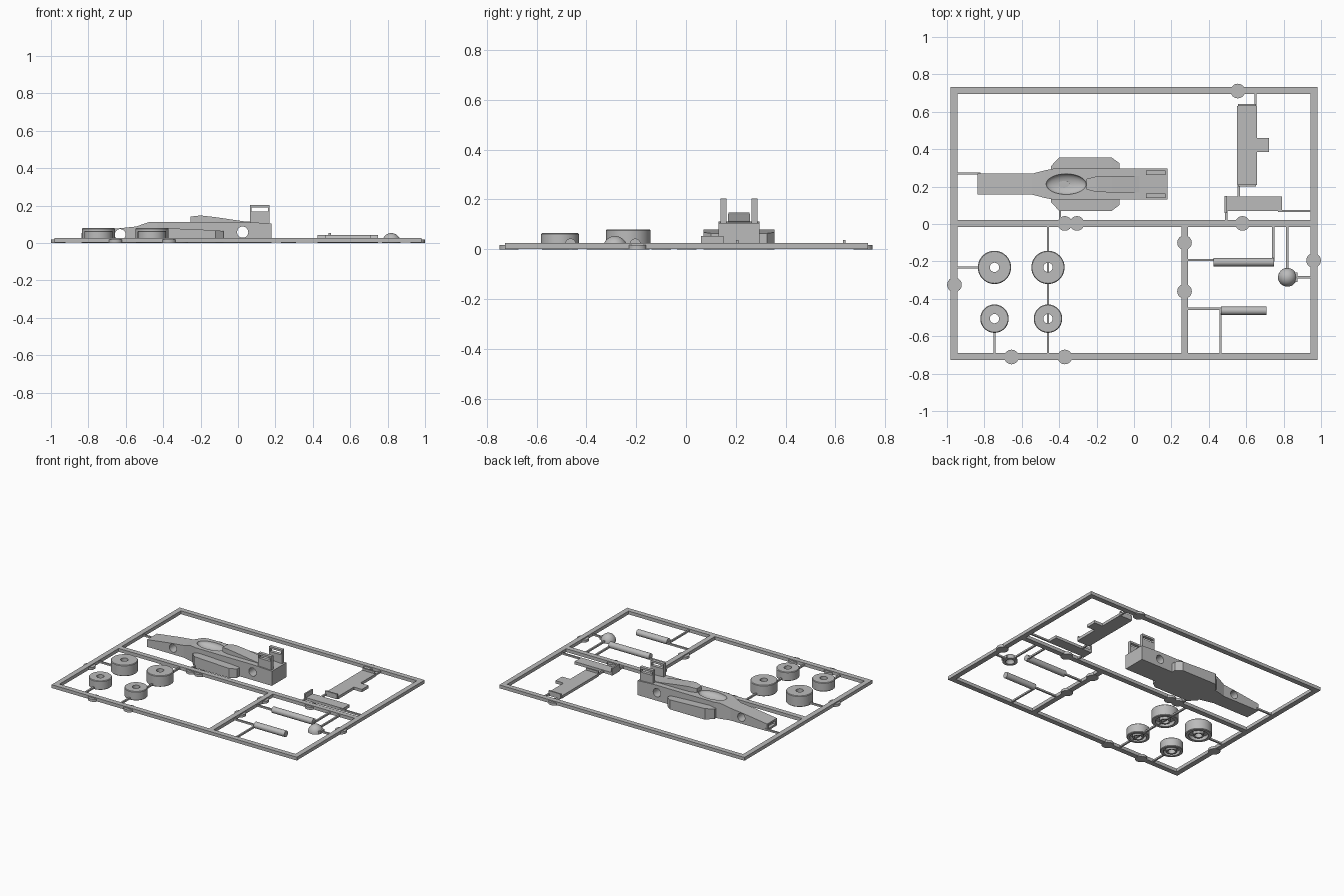
import bpy, bmesh, math
from mathutils import Matrix, Vector

cube = bpy.data.objects.get("Cube")
if cube:
    bpy.data.objects.remove(cube, do_unlink=True)

grey = bpy.data.materials.new("plastic grey")
grey.use_nodes = True
grey.diffuse_color = (0.5, 0.5, 0.5, 1)
grey.node_tree.nodes["Principled BSDF"].inputs["Base Color"].default_value = (0.5, 0.5, 0.5, 1)

BAR = 0.026      # sprue frame height
CY = 0.213       # centre line of the car


def finish(bm, name, smooth=False):
    bmesh.ops.recalc_face_normals(bm, faces=bm.faces)
    mesh = bpy.data.meshes.new(name)
    bm.to_mesh(mesh)
    bm.free()
    mesh.materials.append(grey)
    ob = bpy.data.objects.new(name, mesh)
    bpy.context.collection.objects.link(ob)
    if smooth:
        bpy.ops.object.select_all(action="DESELECT")
        ob.select_set(True)
        bpy.context.view_layer.objects.active = ob
        bpy.ops.object.shade_smooth_by_angle(angle=math.radians(35))
    return ob


def box(name, x0, x1, y0, y1, z0, z1):
    bm = bmesh.new()
    size = Matrix.Diagonal((x1 - x0, y1 - y0, z1 - z0, 1))
    mid = Matrix.Translation(((x0 + x1) / 2, (y0 + y1) / 2, (z0 + z1) / 2))
    bmesh.ops.create_cube(bm, size=1, matrix=mid @ size)
    return finish(bm, name)


def cylinder(name, centre, r, length, axis="Z", sides=32):
    turn = {"X": Matrix.Rotation(math.pi / 2, 4, "Y"),
            "Y": Matrix.Rotation(math.pi / 2, 4, "X"), "Z": Matrix()}[axis]
    bm = bmesh.new()
    bmesh.ops.create_cone(bm, cap_ends=True, segments=sides, radius1=r, radius2=r,
                          depth=length, matrix=Matrix.Translation(centre) @ turn)
    return finish(bm, name, True)


def lathe(name, x, y, profile, steps=48, closed=True):
    bm = bmesh.new()
    verts = [bm.verts.new((r, 0, z)) for r, z in profile]
    pairs = list(zip(verts, verts[1:]))
    if closed:
        pairs.append((verts[-1], verts[0]))
    edges = [bm.edges.new(p) for p in pairs]
    bmesh.ops.spin(bm, geom=verts + edges, cent=(0, 0, 0), axis=(0, 0, 1),
                   angle=2 * math.pi, steps=steps)
    bmesh.ops.remove_doubles(bm, verts=bm.verts, dist=1e-5)
    bmesh.ops.translate(bm, vec=(x, y, 0), verts=bm.verts)
    return finish(bm, name, True)


def loft(name, stations):
    # Rectangular sections along x: position, half width, bottom, top
    bm = bmesh.new()
    rings = [[bm.verts.new((x, CY + s * w, z)) for s, z in ((-1, lo), (1, lo), (1, hi), (-1, hi))]
             for x, w, lo, hi in stations]
    for a, b in zip(rings, rings[1:]):
        for i in range(4):
            j = (i + 1) % 4
            bm.faces.new((a[i], a[j], b[j], b[i]))
    bm.faces.new(rings[0])
    bm.faces.new(rings[-1][::-1])
    return finish(bm, name)


def cut(ob, cutter):
    mod = ob.modifiers.new("cut", "BOOLEAN")
    mod.operation = "DIFFERENCE"
    mod.solver = "EXACT"
    mod.object = cutter
    bpy.context.view_layer.objects.active = ob
    bpy.ops.object.modifier_apply(modifier=mod.name)
    bpy.data.objects.remove(cutter, do_unlink=True)


# Sprue frame
for name, x0, x1, y0, y1 in (
        ("frame_back", -0.98, 0.98, 0.695, 0.732), ("frame_front", -0.98, 0.98, -0.728, -0.691),
        ("frame_left", 0.943, 0.98, -0.691, 0.695), ("frame_right", -0.98, -0.943, -0.691, 0.695),
        ("frame_middle", -0.943, 0.943, -0.016, 0.021), ("frame_divider", 0.253, 0.29, -0.691, -0.016)):
    box(name, x0, x1, y0, y1, 0.002, BAR)

# Ejector discs under the frame
for x, y in ((0.555, 0.711), (-0.37, 0.003), (-0.305, 0.003), (0.58, 0.003), (0.27, -0.1),
             (0.27, -0.36), (0.96, -0.195), (-0.96, -0.325), (-0.655, -0.711), (-0.37, -0.711)):
    cylinder("ejector_disc", (x, y, 0.009), 0.039, 0.018)

# Thin gates joining the parts to the frame
for x0, x1, y in ((-0.95, -0.82, 0.27), (-0.95, -0.82, -0.232), (0.28, 0.44, -0.193),
                  (0.28, 0.475, -0.453), (0.86, 0.95, -0.285), (0.77, 0.95, 0.07)):
    box("gate_across", x0, x1, y - 0.006, y + 0.006, 0.006, 0.018)
for x, y0, y1 in ((-0.746, -0.15, -0.01), (-0.46, -0.7, -0.01), (-0.746, -0.7, -0.57),
                  (0.745, -0.2, -0.01), (0.82, -0.25, -0.01), (0.463, -0.7, -0.46),
                  (0.65, 0.62, 0.7), (0.56, 0.13, 0.21), (0.493, 0.01, 0.075), (-0.395, 0.01, 0.08)):
    if (x, y0) == (-0.746, -0.15):
        continue
    box("gate_along", x - 0.006, x + 0.006, y0, y1, 0.006, 0.018)

# Wheels with a bore and a grooved underside
for y, r, h in ((-0.232, 0.089, 0.08), (-0.506, 0.076, 0.065)):
    for x in (-0.746, -0.46):
        lathe("wheel", x, y, [(0.025, 0), (0.036, 0), (0.036, 0.025), (r * 0.72, 0.025),
                              (r * 0.72, 0), (r - 0.004, 0), (r, 0.004), (r, h - 0.004),
                              (r - 0.004, h), (0.025, h)])

# Axle rods
cylinder("long_axle", (0.587, -0.204, 0.021), 0.022, 0.325, "X", 24)
cylinder("short_axle", (0.587, -0.464, 0.021), 0.022, 0.245, "X", 24)

# Hollow helmet with a raised visor edge
arc = [math.radians(90 * i / 10) for i in range(11)]
lathe("helmet", 0.82, -0.285,
      [(0.05 * math.cos(a), 0.053 * math.sin(a)) for a in arc] +
      [(0.03 * math.cos(a), 0.033 * math.sin(a)) for a in reversed(arc)], 32)
box("helmet_visor", 0.858, 0.874, -0.31, -0.26, 0.004, 0.022)

# Loose wing with tab and end plates
box("nose_wing", 0.552, 0.657, 0.208, 0.63, 0.002, 0.022)
box("nose_wing_tab", 0.657, 0.722, 0.384, 0.46, 0.002, 0.022)
for y in (0.2, 0.63):
    box("nose_wing_end", 0.555, 0.652, y, y + 0.011, 0.002, 0.038)

# Second wing with its upright plate
box("tail_wing", 0.495, 0.79, 0.07, 0.146, 0.002, 0.022)
box("tail_wing_end", 0.485, 0.496, 0.06, 0.15, 0.002, 0.053)

# Car body
body = loft("car_body", [(-0.837, 0.056, 0, 0.052), (-0.65, 0.056, 0, 0.077),
                         (-0.545, 0.056, 0, 0.088), (-0.475, 0.074, 0, 0.112),
                         (-0.43, 0.083, 0, 0.112), (0.03, 0.083, 0, 0.112),
                         (0.18, 0.083, 0, 0.105)])
cut(body, cylinder("front_axle_hole", (-0.63, CY, 0.045), 0.029, 0.5, "Y"))
cut(body, cylinder("rear_axle_hole", (0.025, CY, 0.058), 0.03, 0.5, "Y"))
cut(body, box("nose_slot", -0.9, -0.815, CY - 0.04, CY + 0.04, 0.014, 0.04))

# Cockpit bowl and seat hole
bm = bmesh.new()
bmesh.ops.create_uvsphere(bm, u_segments=40, v_segments=20, radius=1,
                          matrix=Matrix.Translation((-0.363, CY, 0.112)) @ Matrix.Diagonal((0.107, 0.055, 0.035, 1)))
cut(body, finish(bm, "cockpit_bowl", True))
cut(body, cylinder("seat_hole", (-0.363, CY, 0.08), 0.016, 0.1))

# Side pods on both sides
loft("side_pods", [(-0.445, 0.095, 0, 0.07), (-0.4, 0.143, 0, 0.08),
                   (-0.12, 0.143, 0, 0.068), (-0.078, 0.112, 0, 0.064)])

# Engine cover with air intake
loft("engine_cover", [(-0.255, 0.028, 0.105, 0.141), (-0.2, 0.042, 0.105, 0.147),
                      (-0.12, 0.044, 0.105, 0.138), (0.03, 0.044, 0.105, 0.116),
                      (0.1, 0.044, 0.1, 0.112)])

# Rear wing supports, each with a slot near the top
for side in (-1, 1):
    y0, y1 = sorted((CY + side * 0.05, CY + side * 0.074))
    box("support_plate", 0.064, 0.168, y0, y1, 0.1, 0.168)
    box("support_top", 0.064, 0.168, y0, y1, 0.19, 0.204)
    for x in (0.064, 0.161):
        box("support_post", x, x + 0.007, y0, y1, 0.168, 0.19)
